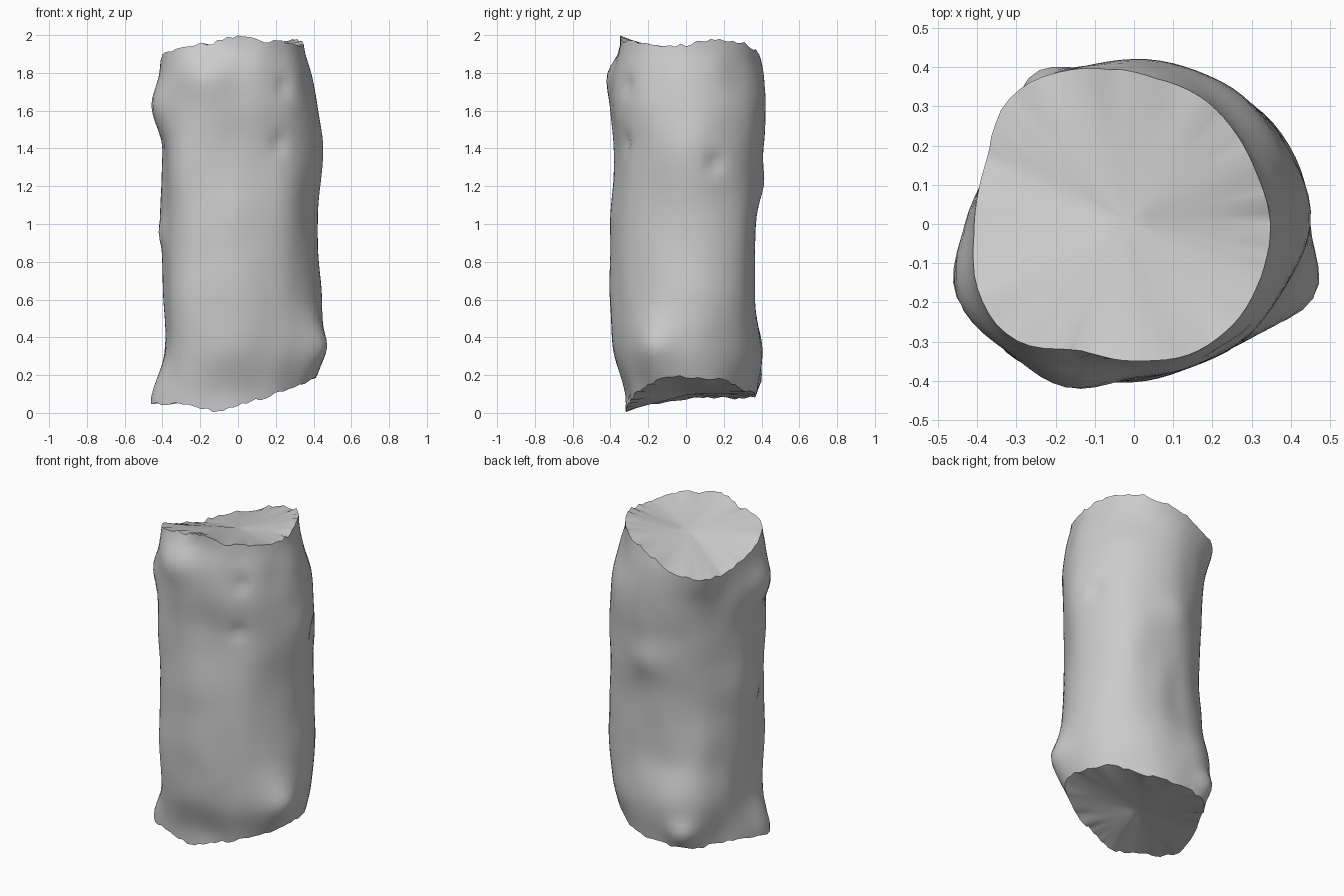
import bpy, bmesh, math, random
from mathutils import Vector, noise

random.seed(4)
SEG, ROWS, CAP = 80, 44, 6

cube = bpy.data.objects.get("Cube")
if cube:
    bpy.data.objects.remove(cube, do_unlink=True)


def catmull(a, b, c, d, t):
    return b + 0.5 * t * (c - a + t * (2 * a - 5 * b + 4 * c - d + t * (3 * (b - c) + d - a)))


def around(values, angle):
    """Smooth value around a closed ring of evenly spaced samples."""
    n = len(values)
    f = angle / math.tau * n
    i = int(math.floor(f))
    return catmull(*(values[(i + k) % n] for k in (-1, 0, 1, 2)), f - i)


# Cross-sections: height, then radius in hundredths every 22.5 degrees from +x
SECTIONS = [
    (0.08, (38, 37, 35, 36, 37, 39, 40, 39, 43, 49, 42, 34, 31, 31, 34, 38)),
    (0.33, (45, 43, 41, 40, 40, 43, 43, 40, 39, 41, 44, 41, 38, 38, 41, 48)),
    (0.60, (44, 44, 43, 39, 36, 37, 39, 38, 39, 41, 45, 42, 40, 39, 41, 43)),
    (1.00, (42, 43, 43, 39, 37, 37, 37, 38, 41, 42, 45, 42, 40, 39, 40, 40)),
    (1.40, (45, 44, 43, 42, 41, 40, 39, 38, 40, 42, 46, 41, 37, 37, 40, 42)),
    (1.62, (42, 42, 42, 42, 42, 42, 41, 39, 43, 49, 46, 43, 39, 39, 41, 41)),
    (1.80, (39, 38, 37, 39, 41, 43, 45, 41, 41, 44, 45, 45, 39, 38, 39, 38)),
    (1.95, (35, 34, 35, 37, 38, 40, 45, 41, 40, 43, 42, 35, 35, 36, 36, 35)),
]

# Heights of the two broken rims, at the same angles
TOP = [1.95, 1.97, 1.97, 1.94, 1.90, 1.83, 1.79, 1.78,
       1.83, 1.89, 1.94, 1.96, 1.99, 1.97, 1.96, 1.94]
BOTTOM = [.19, .18, .15, .11, .10, .09, .08, .08,
          .07, .05, .05, .01, .04, .075, .12, .17]

# Local bumps and dents: (angle in degrees, height, rise, size)
BUMPS = [(308, 1.73, -.02, .04), (305, 1.43, -.02, .04), (20, 1.32, -.025, .04),
         (340, .36, .02, .07), (122, .17, .05, .08), (195, .95, .02, .07),
         (90, 1.22, .02, .1)]


def radius(angle, z):
    """Wall radius, blended smoothly between the cross-sections."""
    last = len(SECTIONS) - 1
    z = min(max(z, SECTIONS[0][0]), SECTIONS[last][0])
    i = max(k for k in range(last) if SECTIONS[k][0] <= z)
    t = (z - SECTIONS[i][0]) / (SECTIONS[i + 1][0] - SECTIONS[i][0])
    near = (SECTIONS[min(max(i + k, 0), last)][1] for k in (-1, 0, 1, 2))
    return catmull(*(around(row, angle) for row in near), t) / 100


def wall_point(a, z):
    r = radius(a, z)
    r += 0.008 * noise.noise(Vector((math.cos(a) * 2, math.sin(a) * 2, z * 4)))
    for angle, height, rise, size in BUMPS:
        gap = (a - math.radians(angle) + math.pi) % math.tau - math.pi
        r += rise * math.exp(-((gap * .4) ** 2 + (z - height) ** 2) / size ** 2)
    return Vector((r * math.cos(a), r * math.sin(a), z))


bm = bmesh.new()


def bridge(lower, upper):
    for i in range(SEG):
        j = (i + 1) % SEG
        bm.faces.new((lower[i], lower[j], upper[j], upper[i]))


# Lumpy wall between two ragged rims
angles = [math.tau * i / SEG for i in range(SEG)]
jag = [[random.uniform(-1, 1) * .01 for _ in angles] for _ in range(2)]
rings = []
for row in range(ROWS + 1):
    t = row / ROWS
    ring = []
    for i, a in enumerate(angles):
        z0 = around(BOTTOM, a) + jag[0][i]
        z1 = around(TOP, a) + jag[1][i]
        ring.append(bm.verts.new(wall_point(a, z0 + (z1 - z0) * t)))
    rings.append(ring)
for lower, upper in zip(rings, rings[1:]):
    bridge(lower, upper)


# Broken end faces, relaxed into a gently uneven surface
def end_face(rim, centre, ragged):
    outer, inner = rim, []
    for step in range(1, CAP):
        k = 1 - step / CAP
        ring = []
        for v, r in zip(rim, ragged):
            p = centre.lerp(v.co - Vector((0, 0, r)), k)
            p.z += 0.02 * noise.noise(p * 4) * math.sin(k * math.pi)
            ring.append(bm.verts.new(p))
        bridge(outer, ring)
        inner += ring
        outer = ring
    hub = bm.verts.new(centre)
    for i in range(SEG):
        bm.faces.new((outer[i], outer[(i + 1) % SEG], hub))
    for _ in range(12):
        bmesh.ops.smooth_vert(bm, verts=inner + [hub], factor=0.5, use_axis_z=True)


end_face(rings[-1], Vector((-.02, .01, 1.90)), jag[1])
end_face(rings[0], Vector((-.02, .01, .10)), jag[0])
bmesh.ops.recalc_face_normals(bm, faces=bm.faces)

mesh = bpy.data.meshes.new("broken_column_piece")
bm.to_mesh(mesh)
bm.free()
column = bpy.data.objects.new("broken_column_piece", mesh)
bpy.context.collection.objects.link(column)

# Plain grey surface
grey = bpy.data.materials.new("plain_grey")
grey.use_nodes = True
colour = (.6, .6, .6, 1)
grey.diffuse_color = colour
grey.node_tree.nodes["Principled BSDF"].inputs["Base Color"].default_value = colour
mesh.materials.append(grey)

bpy.ops.object.select_all(action="DESELECT")
column.select_set(True)
bpy.context.view_layer.objects.active = column
bpy.ops.object.shade_smooth_by_angle(angle=math.radians(40))
